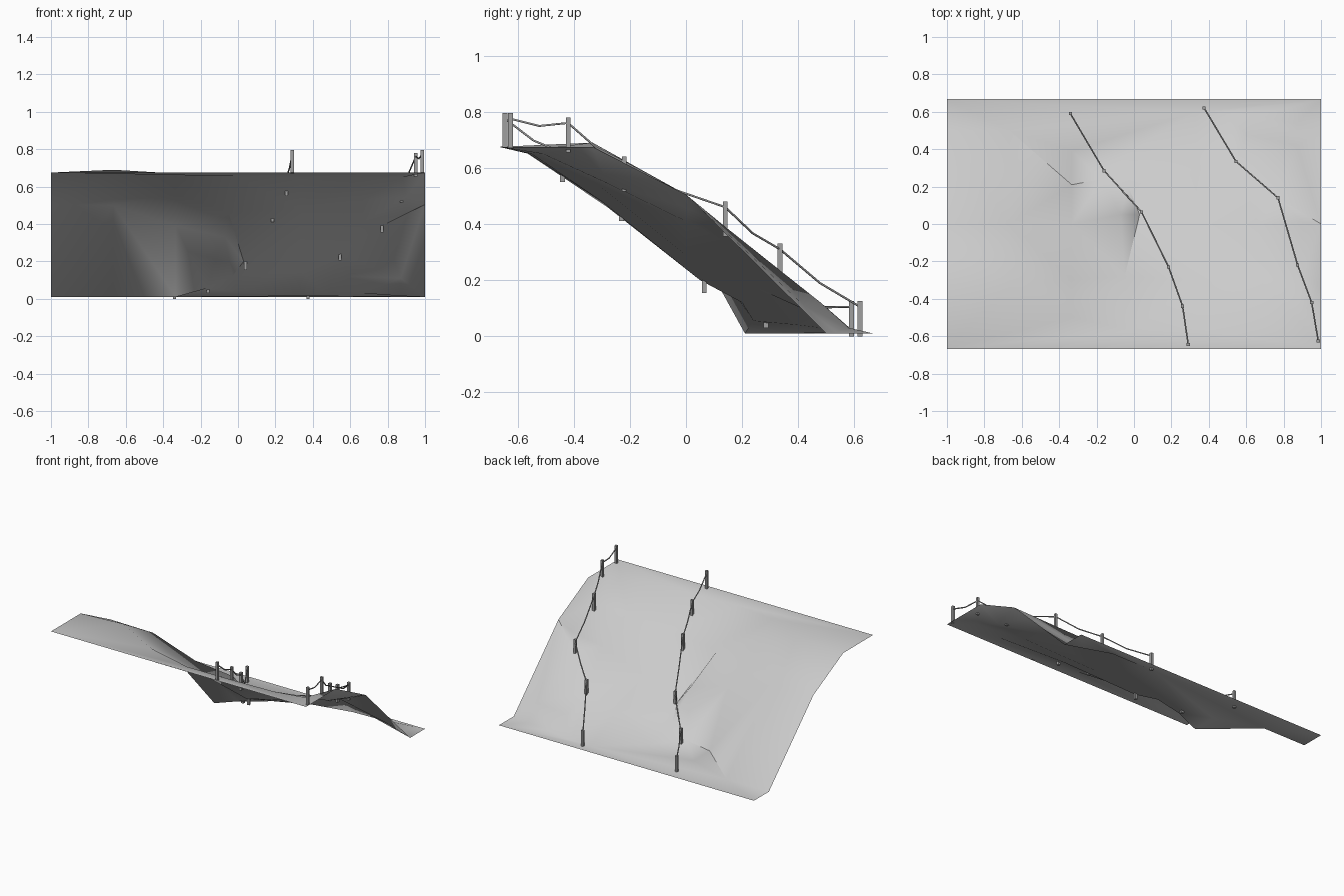
import bpy
import bmesh
from math import radians
from mathutils import Vector
from mathutils.geometry import delaunay_2d_cdt

default_cube = bpy.data.objects.get("Cube")
if default_cube:
    bpy.data.objects.remove(default_cube, do_unlink=True)


def make_material(name, grey):
    material = bpy.data.materials.new(name)
    material.use_nodes = True
    colour = (grey, grey, grey, 1)
    material.diffuse_color = colour
    material.node_tree.nodes["Principled BSDF"].inputs["Base Color"].default_value = colour
    return material


ground_grey = make_material("ground grey", 0.6)
fence_grey = make_material("fence grey", 0.35)


def add_object(name, data, material):
    part = bpy.data.objects.new(name, data)
    bpy.context.scene.collection.objects.link(part)
    data.materials.append(material)
    return part


# Contour lines of the hillside, running across it from the high front to the low back
FRONT, BACK = -0.667, 0.667
TOP, FLOOR = 0.675, 0.01
front_edge = [(-1, FRONT, TOP), (1, FRONT, TOP)]
back_edge = [(-1, BACK, FLOOR), (1, BACK, FLOOR)]
rim = [(-1, -.333, TOP), (-.667, -.333, .69), (-.333, -.5, .67), (0, -.57, .655),
       (.333, -.56, .65), (.667, -.55, .65), (.88, -.51, .65), (1, -.333, TOP)]
upper_slope = [(-.333, -.3, .56), (-.05, -.28, .46), (.333, -.3, .48),
               (.667, -.3, .53), (.9, -.28, .545), (1, 0, .505)]
left_shoulder = [(-1, 0, .505), (-.667, 0, .5), (-.333, 0, .39), (-.07, .05, .33)]
path_middle = [(.03, .05, .2), (.333, 0, .29), (.667, 0, .41), (.9, .01, .455)]
path_low = [(-.03, .2, .12), (.333, .3, .15), (.545, .335, .235), (.77, .14, .39)]
low_bank = [(.6, .48, .12), (.87, .42, .11)]
floor_edge = [(-1, .5, FLOOR), (-.667, .5, FLOOR), (-.333, .21, FLOOR), (-.17, .24, .055),
              (0, .4, .04), (.333, .6, .015), (.48, .6, .015), (.667, .58, .03),
              (.87, .535, .015), (1, .5, FLOOR)]
# Rock step beside the path, and the foot of the left slope
rock_step = [upper_slope[1], left_shoulder[-1], path_low[0]]
slope_foot = [floor_edge[3], (-.333, .39, FLOOR)]


def build_hillside(contours):
    points = list(dict.fromkeys(point for line in contours for point in line))
    creases = {(points.index(start), points.index(end))
               for line in contours for start, end in zip(line, line[1:])}
    flat = [Vector(point[:2]) for point in points]
    verts, edges, faces, sources, *rest = delaunay_2d_cdt(flat, list(creases), [], 0, 1e-5)
    mesh = bpy.data.meshes.new("hillside")
    coords = [(vert.x, vert.y, points[source[0]][2] if source else FLOOR)
              for vert, source in zip(verts, sources)]
    mesh.from_pydata(coords, [], faces)
    bm = bmesh.new()
    bm.from_mesh(mesh)
    for face in bm.faces:
        face.normal_update()
        if face.normal.z < 0:
            face.normal_flip()
    bm.to_mesh(mesh)
    bm.free()
    return add_object("hillside", mesh, ground_grey)


hillside = build_hillside([front_edge, rim, upper_slope, left_shoulder, path_middle, path_low,
                           low_bank, floor_edge, back_edge, rock_step, slope_foot])
bpy.ops.object.select_all(action="DESELECT")
hillside.select_set(True)
bpy.context.view_layer.objects.active = hillside
bpy.ops.object.shade_smooth_by_angle(angle=radians(45))

# Feet of the fence posts, from front to back
right_feet = [(.29, -.645, .67), (.26, -.44, .55), (.185, -.23, .41),
              (.04, .065, .155), (-.16, .285, .03), (-.34, .59, 0)]
left_feet = [(.985, -.625, .67), (.95, -.42, .655), (.875, -.22, .515),
             (.77, .14, .355), (.545, .335, .205), (.375, .62, 0)]
POST_HEIGHT = 0.125
POST_WIDTH = 0.017
ROPE_HEIGHT = 0.105
ROPE_RADIUS = 0.004
ROPE_SAG = 0.018


def add_posts(name, feet):
    bm = bmesh.new()
    for foot in feet:
        post = bmesh.ops.create_cube(bm, size=1)["verts"]
        bmesh.ops.scale(bm, verts=post, vec=(POST_WIDTH, POST_WIDTH, POST_HEIGHT))
        bmesh.ops.translate(bm, verts=post, vec=Vector(foot) + Vector((0, 0, POST_HEIGHT / 2)))
    mesh = bpy.data.meshes.new(name)
    bm.to_mesh(mesh)
    bm.free()
    return add_object(name, mesh, fence_grey)


def add_rope(name, feet, steps=2):
    lift = Vector((0, 0, ROPE_HEIGHT))
    path = []
    for start, end in zip(feet, feet[1:]):
        for step in range(steps):
            t = step / steps
            point = Vector(start).lerp(Vector(end), t) + lift
            point.z -= ROPE_SAG * 4 * t * (1 - t)
            path.append(point)
    path.append(Vector(feet[-1]) + lift)
    curve = bpy.data.curves.new(name, "CURVE")
    curve.dimensions = "3D"
    curve.bevel_depth = ROPE_RADIUS
    curve.bevel_resolution = 1
    curve.use_fill_caps = True
    spline = curve.splines.new("POLY")
    spline.points.add(len(path) - 1)
    for target, point in zip(spline.points, path):
        target.co = (*point, 1)
    return add_object(name, curve, fence_grey)


# Two rope fences along the path
for side, feet in (("right", right_feet), ("left", left_feet)):
    add_posts(side + "_fence_posts", feet)
    add_rope(side + "_fence_rope", feet)
